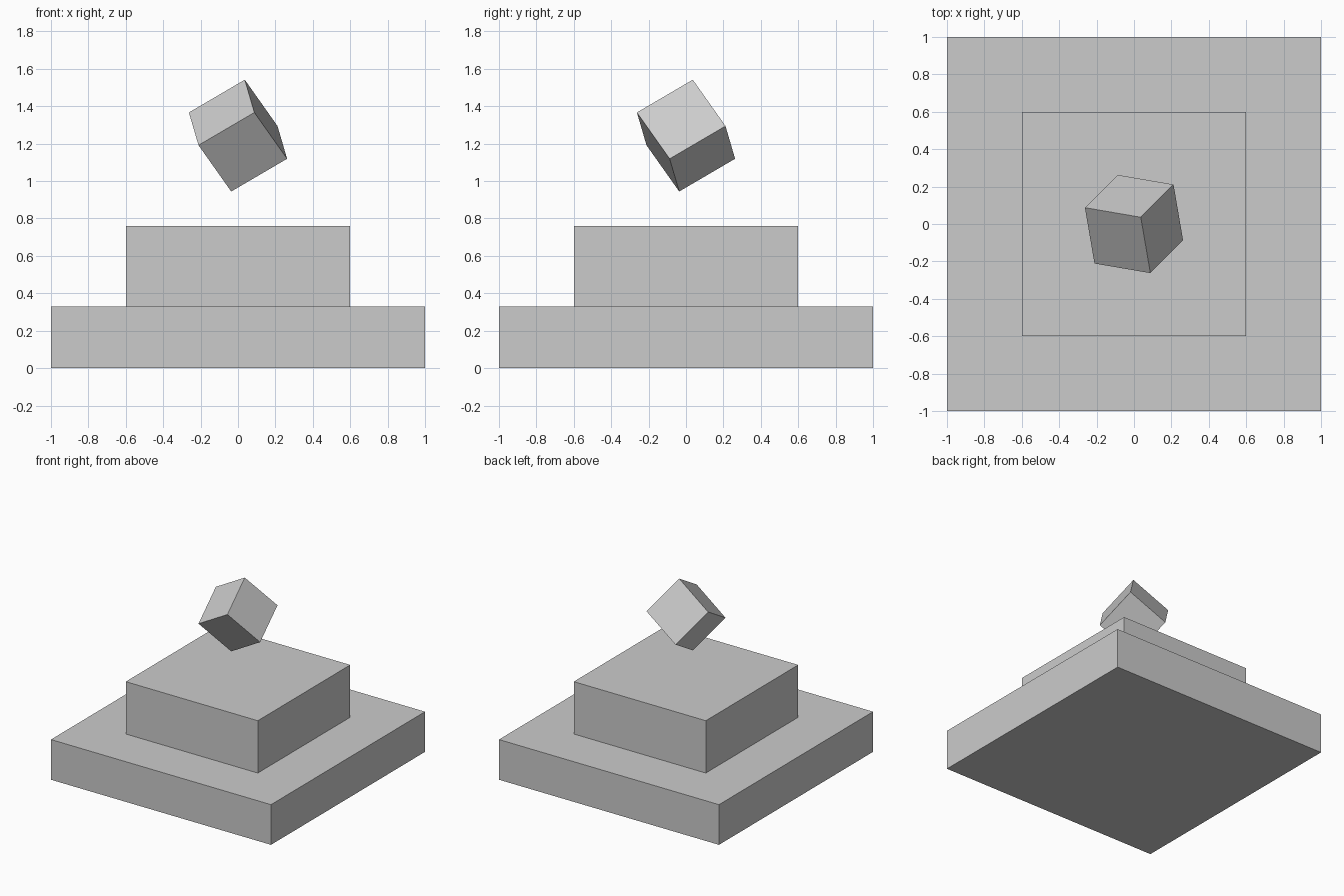
import bpy
from math import radians
from mathutils import Matrix, Vector

if "Cube" in bpy.data.objects:
    bpy.data.objects.remove(bpy.data.objects["Cube"])


def box(name, size, centre, rotation=Matrix.Identity(4)):
    bpy.ops.mesh.primitive_cube_add(size=1)
    obj = bpy.context.object
    obj.name = name
    obj.data.transform(Matrix.Diagonal((*size, 1)))
    obj.matrix_world = Matrix.Translation(centre) @ rotation
    return obj


# Stepped plinth
box("base_slab", (2, 2, 0.33), (0, 0, 0.165))
box("upper_slab", (1.2, 1.2, 0.43), (0, 0, 0.545))

# Floating cube, tipped 45 degrees about a horizontal diagonal
tilt = Matrix.Rotation(radians(45), 4, Vector((1, -1, 0)).normalized())
box("floating_cube", (0.35, 0.35, 0.35), (0, 0, 1.243), tilt)
